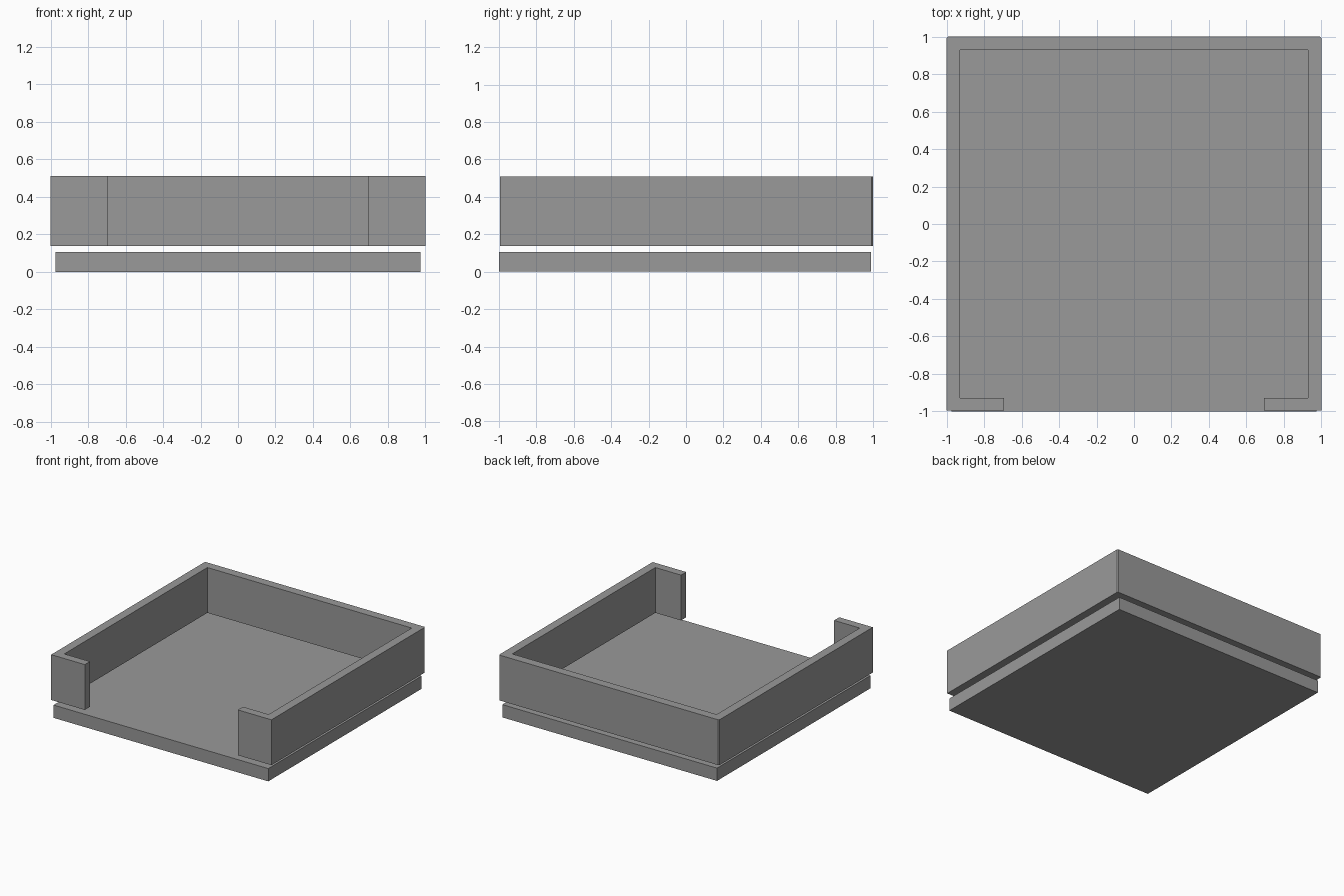
import bpy
import bmesh

cube = bpy.data.objects.get("Cube")
if cube:
    bpy.data.objects.remove(cube, do_unlink=True)

# Single grey material
GREY = (0.32, 0.32, 0.32, 1.0)
grey = bpy.data.materials.new("plain grey")
grey.use_nodes = True
grey.diffuse_color = GREY
grey.node_tree.nodes["Principled BSDF"].inputs["Base Color"].default_value = GREY


def extruded(name, outline, bottom, top):
    """Raise a flat outline into a solid between two heights."""
    bm = bmesh.new()
    face = bm.faces.new([bm.verts.new((x, y, bottom)) for x, y in outline])
    raised = bmesh.ops.extrude_face_region(bm, geom=[face])["geom"]
    verts = [g for g in raised if isinstance(g, bmesh.types.BMVert)]
    bmesh.ops.translate(bm, verts=verts, vec=(0, 0, top - bottom))
    bmesh.ops.recalc_face_normals(bm, faces=bm.faces)
    mesh = bpy.data.meshes.new(name)
    bm.to_mesh(mesh)
    bm.free()
    mesh.materials.append(grey)
    obj = bpy.data.objects.new(name, mesh)
    bpy.context.collection.objects.link(obj)
    return obj


# Floor slab, slightly narrower than the wall
W = 0.975
extruded("floor_slab", [(-W, -1), (W, -1), (W, 0.99), (-W, 0.99)], 0, 0.105)

# Wall with an open front: right half outline, mirrored to the left
OUT, IN, LIP, FRONT, CUT = 1.0, 0.928, 0.695, -0.995, 0.008
half = [(LIP, -IN), (LIP, FRONT), (OUT, FRONT), (OUT, OUT - CUT), (OUT - CUT, OUT)]
inner = [(IN, IN), (IN, -IN)]
outline = half + [(-x, y) for x, y in reversed(half)]
outline += [(-x, y) for x, y in reversed(inner)] + inner
extruded("surrounding_wall", outline, 0.138, 0.51)
